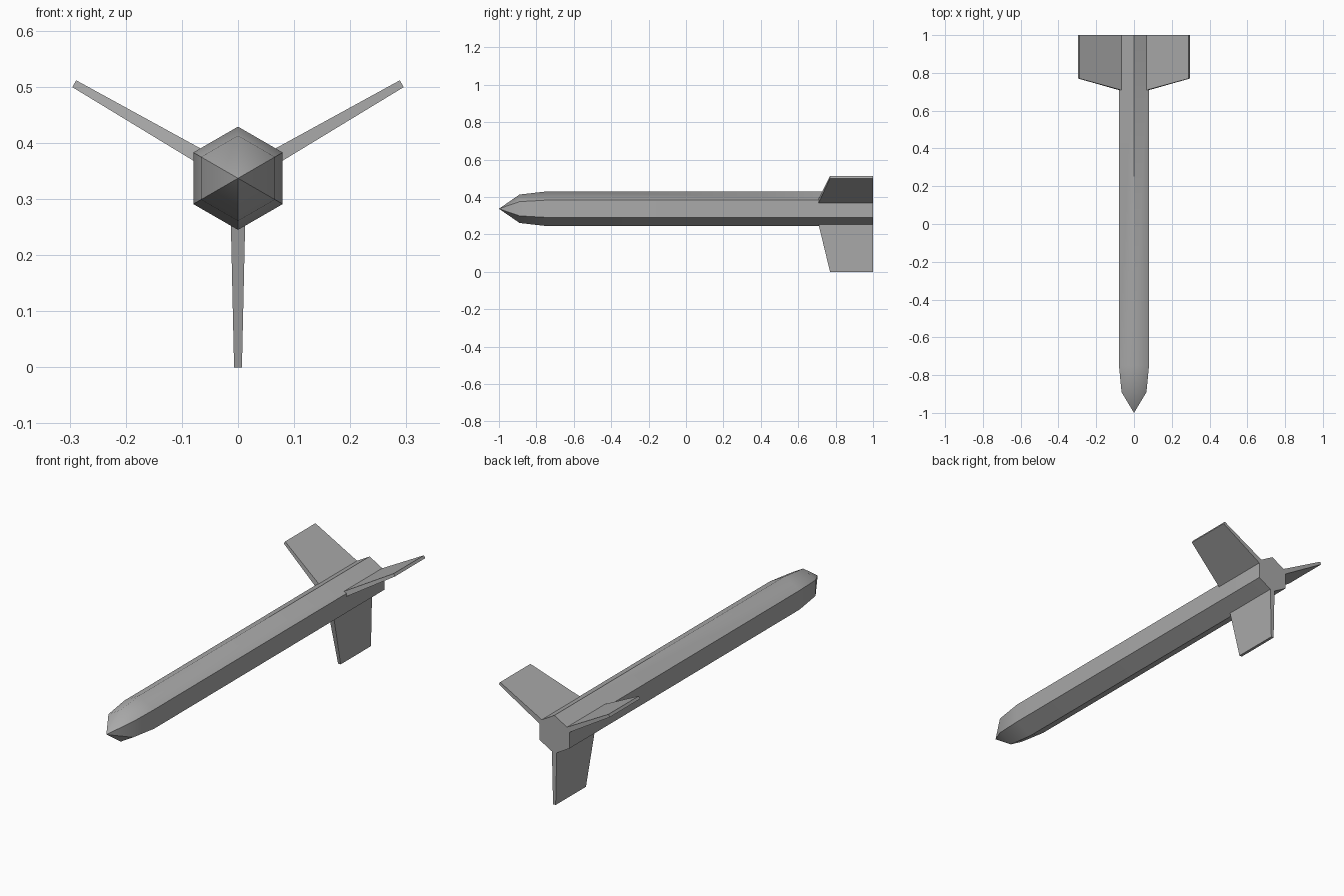
import bpy
import bmesh
import math
from mathutils import Matrix, Vector

cube = bpy.data.objects.get("Cube")
if cube:
    bpy.data.objects.remove(cube, do_unlink=True)

AXIS_Z = 0.337   # height of the body's long axis
BODY_R = 0.092

grey = bpy.data.materials.new("plain_grey")
grey.use_nodes = True
grey.diffuse_color = (0.4, 0.4, 0.4, 1)
grey.node_tree.nodes["Principled BSDF"].inputs["Base Color"].default_value = grey.diffuse_color


def finish(name, bm):
    bmesh.ops.recalc_face_normals(bm, faces=bm.faces)
    mesh = bpy.data.meshes.new(name)
    bm.to_mesh(mesh)
    bm.free()
    mesh.materials.append(grey)
    obj = bpy.data.objects.new(name, mesh)
    bpy.context.collection.objects.link(obj)
    return obj


def hex_ring(bm, y, radius):
    """Six vertices around the body axis, with a corner at the top."""
    angles = [math.radians(30 + 60 * i) for i in range(6)]
    return [bm.verts.new((radius * math.cos(a), y, AXIS_Z + radius * math.sin(a)))
            for a in angles]


# Six-sided body with a faceted, pointed nose
bm = bmesh.new()
rings = [hex_ring(bm, y, r) for y, r in ((1, BODY_R), (-0.75, BODY_R), (-0.89, 0.076))]
tip = bm.verts.new((0, -1, AXIS_Z))
bm.faces.new(rings[0])
for i in range(6):
    j = (i + 1) % 6
    for a, b in zip(rings, rings[1:]):
        bm.faces.new((a[i], a[j], b[j], b[i]))
    bm.faces.new((rings[-1][i], rings[-1][j], tip))
body = finish("body", bm)
body.select_set(True)
bpy.context.view_layer.objects.active = body
bpy.ops.object.shade_smooth_by_angle(angle=math.radians(30))

# Soften the upper ridge of the nose only
for edge in body.data.edges:
    ends = [body.data.vertices[v].co for v in edge.vertices]
    if all(abs(p.x) < 0.001 and p.y < -0.7 and p.z > AXIS_Z - 0.001 for p in ends):
        edge.use_edge_sharp = False


# Three tapered tail fins: radius, leading edge, half thickness
def tail_fin(name, degrees):
    bm = bmesh.new()
    ends = []
    for radius, front, half in ((0.06, 0.703, 0.0132), (0.337, 0.77, 0.007)):
        ends.append([bm.verts.new((radius, y, z)) for y, z in
                     ((front, -half), (1, -half), (1, half), (front, half))])
    root, outer = ends
    bm.faces.new(root)
    bm.faces.new(outer)
    for i in range(4):
        j = (i + 1) % 4
        bm.faces.new((root[i], root[j], outer[j], outer[i]))
    turn = Matrix.Rotation(math.radians(-degrees), 4, "Y")
    bm.transform(Matrix.Translation(Vector((0, 0, AXIS_Z))) @ turn)
    finish(name, bm)


for name, degrees in (("left_fin", 30), ("right_fin", 150), ("lower_fin", 270)):
    tail_fin(name, degrees)
